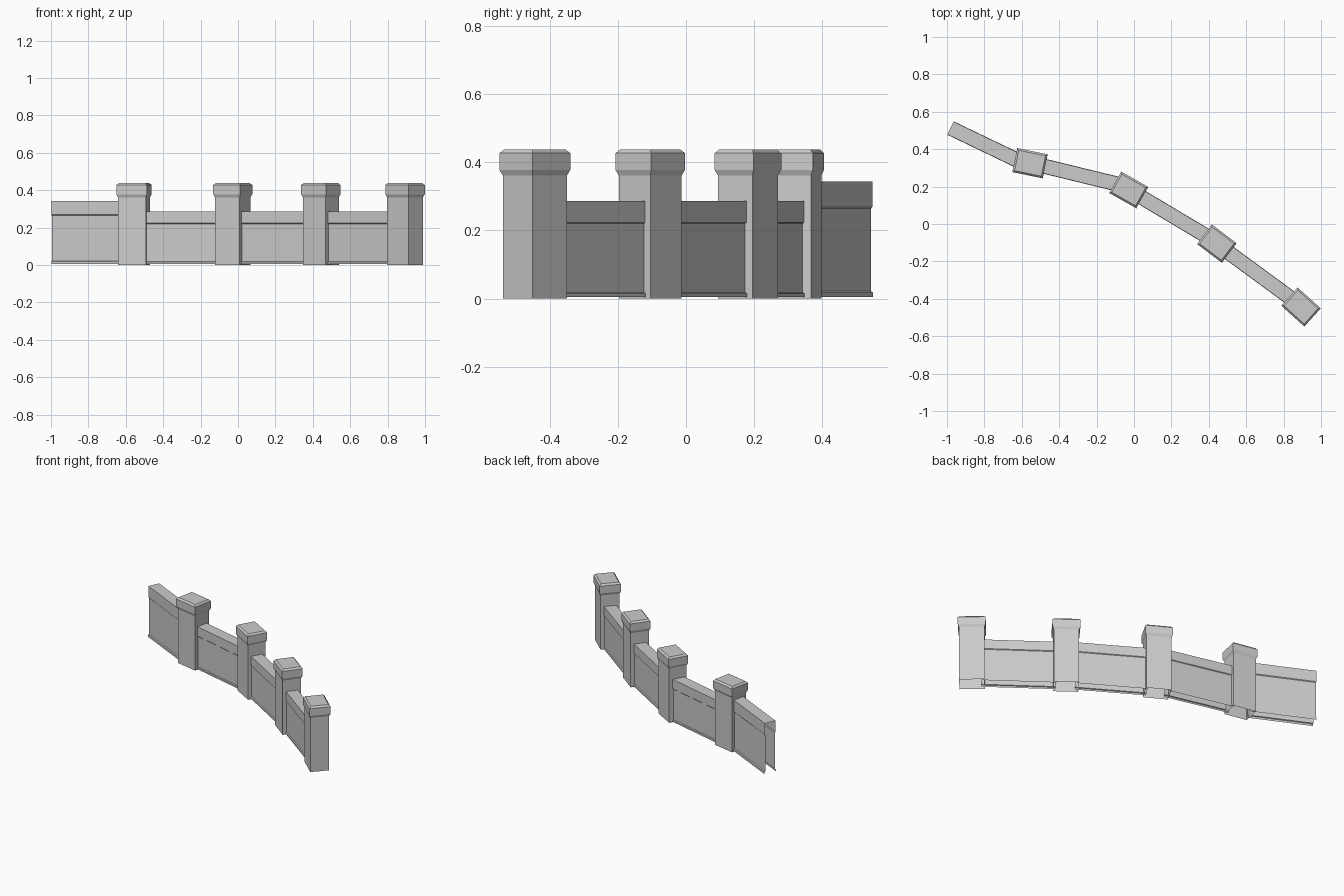
import bpy, bmesh, math
from mathutils import Vector

if "Cube" in bpy.data.objects:
    bpy.data.objects.remove(bpy.data.objects["Cube"])

stone = bpy.data.materials.new("grey stone")
stone.diffuse_color = (0.6, 0.6, 0.6, 1)
stone.use_nodes = True
stone.node_tree.nodes["Principled BSDF"].inputs["Base Color"].default_value = stone.diffuse_color


def add_object(name, bm):
    bmesh.ops.recalc_face_normals(bm, faces=bm.faces[:])
    mesh = bpy.data.meshes.new(name)
    bm.to_mesh(mesh)
    bm.free()
    mesh.materials.append(stone)
    obj = bpy.data.objects.new(name, mesh)
    bpy.context.collection.objects.link(obj)
    return obj


def loft(bm, rings, closed):
    """Bridge successive rings of verts with quads."""
    rows = [[bm.verts.new(p) for p in ring] for ring in rings]
    n = len(rows[0])
    for a, b in zip(rows, rows[1:]):
        for i in range(n if closed else n - 1):
            j = (i + 1) % n
            bm.faces.new((a[i], a[j], b[j], b[i]))
    return rows


# Pillar outline: (inset from the widest part, height)
PILLAR_W, PILLAR_D = 0.166, 0.131
PILLAR_PROFILE = [(0.007, 0.0), (0.007, 0.362), (0, 0.378), (0, 0.427), (0.010, 0.438)]


def pillar(name, x, y, degrees):
    bm = bmesh.new()
    rings = []
    for inset, z in PILLAR_PROFILE:
        w, d = PILLAR_W / 2 - inset, PILLAR_D / 2 - inset
        rings.append([(-w, -d, z), (w, -d, z), (w, d, z), (-w, d, z)])
    rows = loft(bm, rings, True)
    bm.faces.new(rows[-1])
    obj = add_object(name, bm)
    obj.location = (x, y, 0)
    obj.rotation_euler.z = math.radians(degrees)


# Wall cross-section, one half: (half thickness, height); base, body, coping
HALF_WALL = [(0.040, 0.004), (0.040, 0.015), (0.034, 0.018), (0.034, 0.220),
             (0.038, 0.224), (0.038, 0.286)]
WALL_SECTION = [(-t, z) for t, z in HALF_WALL] + [(t, z) for t, z in reversed(HALF_WALL)]


def wall(name, start, end, height=1.0):
    start, end = Vector(start), Vector(end)
    along = (end - start).normalized()
    side = Vector((-along.y, along.x))
    bm = bmesh.new()
    rings = [[(*(p + side * t), z * height) for t, z in WALL_SECTION] for p in (start, end)]
    loft(bm, rings, False)
    add_object(name, bm)


# Pillars: x, y, turn
PILLARS = [(-0.556, 0.325, -11.5), (-0.028, 0.182, -29.5),
           (0.443, -0.105, -37), (0.893, -0.444, -42)]
for i, p in enumerate(PILLARS):
    pillar(f"pillar_{i + 1}", *p)


def pillar_side(p, sign, reach=0.06):
    a = math.radians(p[2])
    return (p[0] + sign * reach * math.cos(a), p[1] + sign * reach * math.sin(a))


# Low walls between pillars, and the taller open-ended wall
for i, (a, b) in enumerate(zip(PILLARS, PILLARS[1:])):
    wall(f"low_wall_{i + 1}", pillar_side(a, 1), pillar_side(b, -1))
wall("tall_wall", (-0.981, 0.513), pillar_side(PILLARS[0], -1), 1.2)
